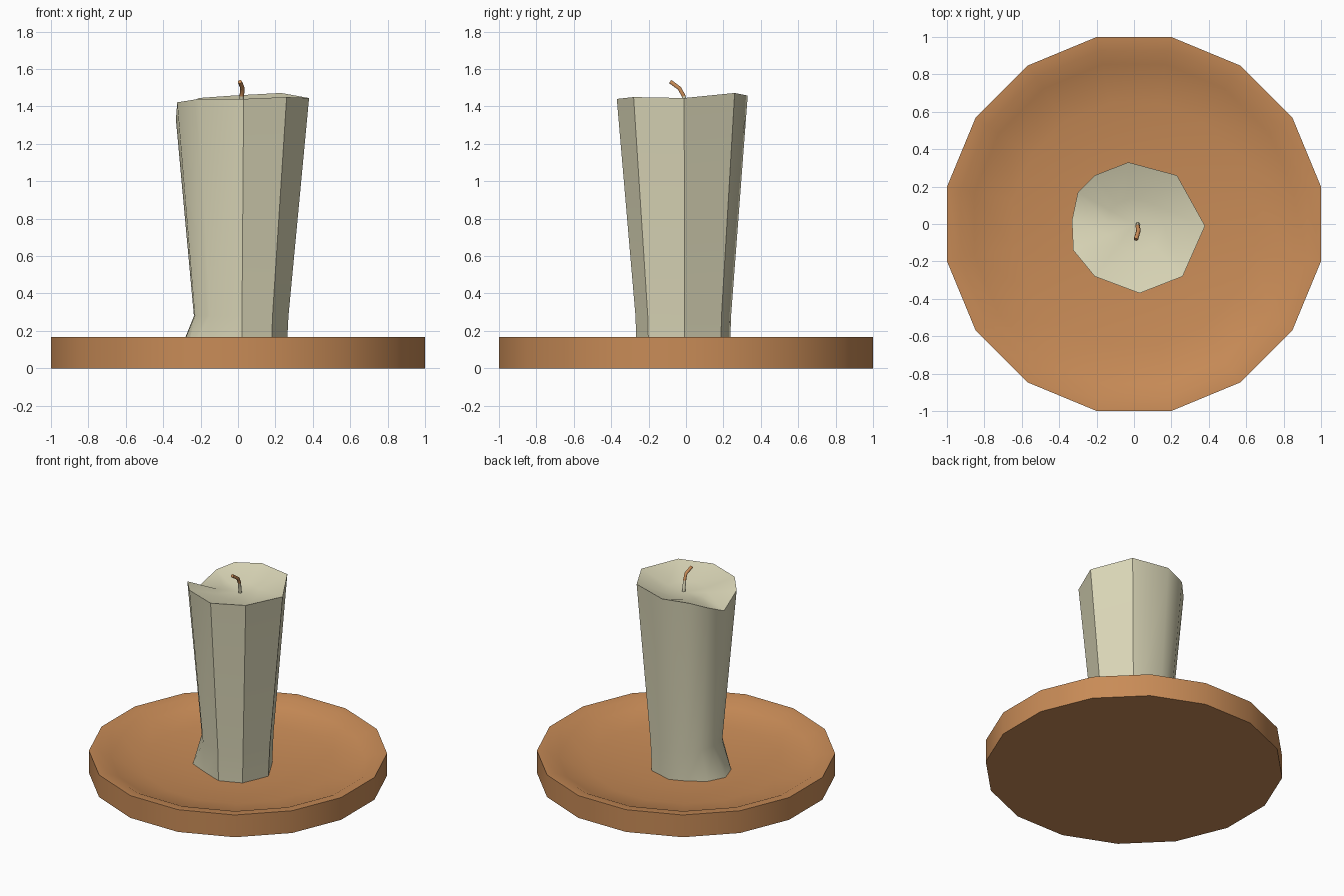
import bpy, math
from mathutils import Vector

if "Cube" in bpy.data.objects:
    bpy.data.objects.remove(bpy.data.objects["Cube"])


def material(name, rgb):
    m = bpy.data.materials.new(name)
    m.diffuse_color = (*rgb, 1)
    m.use_nodes = True
    m.node_tree.nodes["Principled BSDF"].inputs["Base Color"].default_value = m.diffuse_color
    return m


terracotta = material("terracotta", (0.58, 0.26, 0.095))
wax = material("cream_wax", (0.71, 0.68, 0.48))


def loft(name, rings, mats, smooth=35, start=None, end=None):
    """Skin a list of equal rings; close the ends with a point or an n-gon."""
    n = len(rings[0])
    verts = [p for r in rings for p in r]
    faces = [(k * n + i, k * n + (i + 1) % n, (k + 1) * n + (i + 1) % n, (k + 1) * n + i)
             for k in range(len(rings) - 1) for i in range(n)]
    last = (len(rings) - 1) * n
    if start is None:
        faces.append(tuple(reversed(range(n))))
    if end is None:
        faces.append(tuple(range(last, last + n)))
    else:
        verts.append(end)
        faces += [(last + i, last + (i + 1) % n, len(verts) - 1) for i in range(n)]
    me = bpy.data.meshes.new(name)
    me.from_pydata([tuple(v) for v in verts], [], faces)
    ob = bpy.data.objects.new(name, me)
    bpy.context.collection.objects.link(ob)
    for m in mats:
        me.materials.append(m)
    bpy.ops.object.select_all(action='DESELECT')
    ob.select_set(True)
    bpy.context.view_layer.objects.active = ob
    bpy.ops.object.shade_smooth_by_angle(angle=math.radians(smooth))
    return ob


# Dish: 16-sided, upright outer wall, narrow rim and shallow bowl
def circle(r, z, n=16):
    return [(r * math.cos((i + .5) * math.tau / n), r * math.sin((i + .5) * math.tau / n), z)
            for i in range(n)]


profile = [(1.0196, 0), (1.0196, .168), (.945, .162), (.87, .125), (.66, .085), (.35, .06)]
loft("dish", [circle(r, z) for r, z in profile], [terracotta], 45, end=(0, 0, .05))

# Candle: uneven ten-sided top outline with a spill notch on the left
rim = [(.38, -.01, 1.445), (.23, .26, 1.472), (-.03, .33, 1.458), (-.21, .26, 1.445),
       (-.30, .17, 1.40), (-.332, .02, 1.33), (-.325, -.14, 1.422), (-.21, -.28, 1.44),
       (.03, -.37, 1.44), (.26, -.28, 1.45)]
lower = [(x * .71, y * .73, .28) for x, y, z in rim]
base = [(x * .68, y * .71, .055) for x, y, z in rim]
# wax drip pooled at the foot below the notch
base[4], base[5], base[6] = (-.26, .11, .055), (-.325, -.01, .055), (-.28, -.14, .055)
pool = [(x * .42, y * .42, 1.385) for x, y, z in rim]
loft("candle", [base, lower, rim, pool], [wax], 38, end=(0, 0, 1.375))

# Wick: bent six-sided stalk, waxy at the bottom
path = [Vector(p) for p in ((.02, 0, 1.36), (.02, -.012, 1.455), (.024, -.035, 1.497), (.01, -.083, 1.532))]
rings = []
for k, p in enumerate(path):
    d = (path[min(k + 1, 3)] - path[max(k - 1, 0)]).normalized()
    v = d.cross(Vector((1, 0, 0))).normalized()
    u = v.cross(d)
    rings.append([p + .012 * (math.cos(a) * u + math.sin(a) * v)
                  for a in (i * math.tau / 6 for i in range(6))])
wick = loft("wick", rings, [wax, terracotta], 65)
for f in wick.data.polygons:
    f.material_index = 1 if f.center.z > 1.45 else 0

# Consistent outward normals
import bmesh
for ob in bpy.context.collection.objects:
    bm = bmesh.new()
    bm.from_mesh(ob.data)
    bmesh.ops.recalc_face_normals(bm, faces=bm.faces)
    bm.to_mesh(ob.data)
    bm.free()
